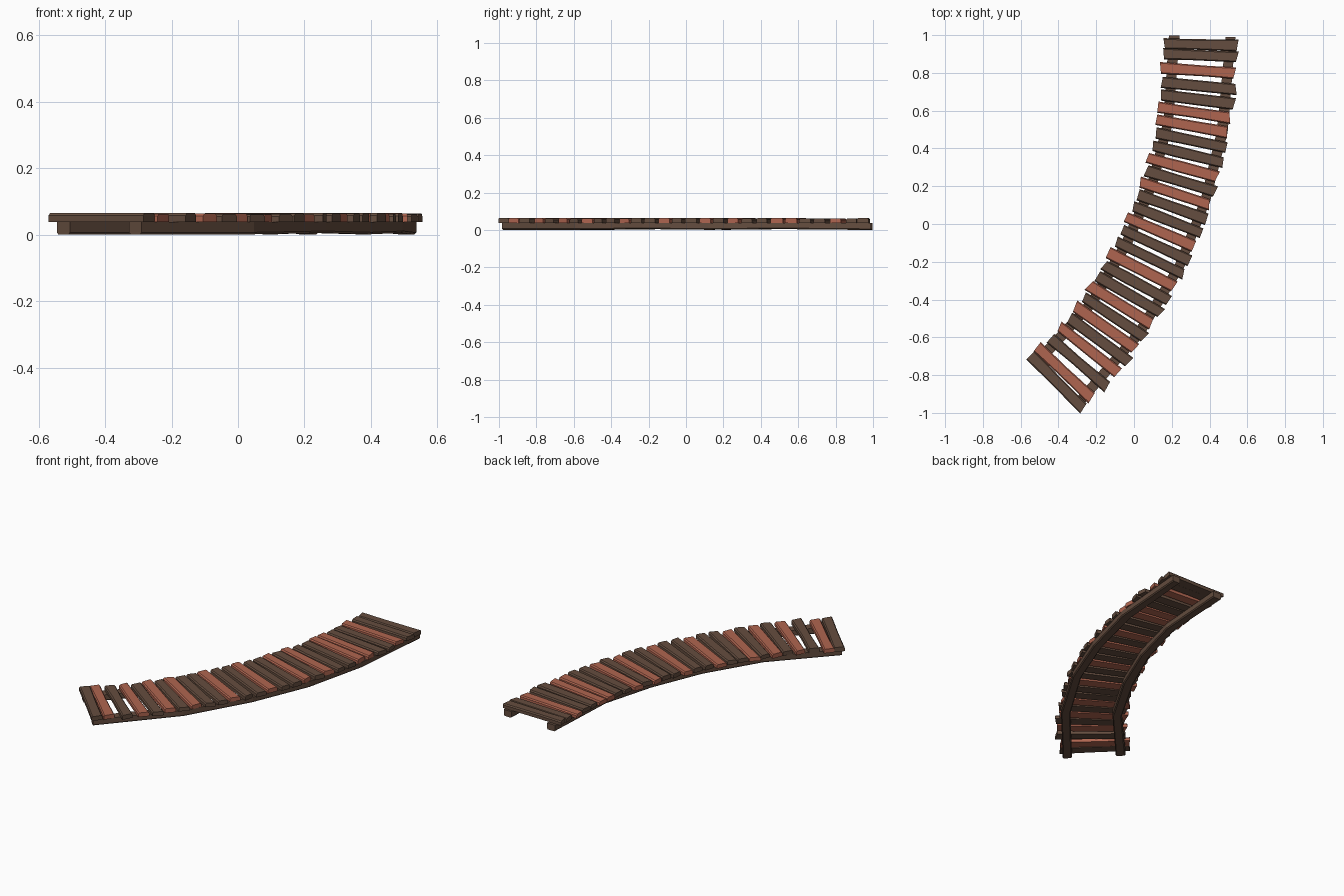
import bpy, bmesh, random
from mathutils import Vector

if "Cube" in bpy.data.objects:
    bpy.data.objects.remove(bpy.data.objects["Cube"])

random.seed(4)


def material(name, rgb):
    m = bpy.data.materials.new(name)
    m.diffuse_color = (*rgb, 1)
    m.use_nodes = True
    m.node_tree.nodes["Principled BSDF"].inputs["Base Color"].default_value = m.diffuse_color
    return m


dark = material("dark_wood", (0.13, 0.075, 0.05))
red = material("red_wood", (0.43, 0.13, 0.08))

# Plank end points (left x, y, right x, y) at every third plank along the bend
STATIONS = [
    (.160, .955, .548, .945), (.147, .750, .540, .712), (.130, .550, .505, .483),
    (.082, .347, .452, .247), (.022, .155, .385, .025), (-.062, -.030, .296, -.195),
    (-.160, -.218, .185, -.405), (-.265, -.387, .058, -.600),
    (-.385, -.550, -.075, -.795), (-.548, -.695, -.268, -.977)]
RED_PLANKS = {2, 5, 6, 9, 11, 14, 17, 20, 22, 24, 26}
COUNT = 28


def ends(t):
    """Smoothly interpolated plank ends at station parameter t."""
    i = min(int(t), len(STATIONS) - 2)
    f = t - i
    n = len(STATIONS)
    pts = [STATIONS[max(0, min(n - 1, k))] for k in (i - 1, i, i + 1, i + 2)]
    v = [0.5 * (2 * b + (c - a) * f + (2 * a - 5 * b + 4 * c - d) * f * f
                + (3 * b - a - 3 * c + d) * f ** 3) for a, b, c, d in zip(*pts)]
    return Vector(v[:2]), Vector(v[2:])


def loft(name, rings, mat):
    """Skin a list of cross-section rings into a closed flat-faced solid."""
    bm = bmesh.new()
    rows = [[bm.verts.new(p) for p in r] for r in rings]
    k = len(rows[0])
    for a, b in zip(rows, rows[1:]):
        for j in range(k):
            bm.faces.new((a[j], a[(j + 1) % k], b[(j + 1) % k], b[j]))
    bm.faces.new(rows[0])
    bm.faces.new(rows[-1][::-1])
    bmesh.ops.recalc_face_normals(bm, faces=bm.faces)
    me = bpy.data.meshes.new(name)
    bm.to_mesh(me)
    bm.free()
    me.materials.append(mat)
    ob = bpy.data.objects.new(name, me)
    bpy.context.collection.objects.link(ob)
    return ob


# Rough planks: chamfered section, uneven width and skewed ends
for i in range(COUNT):
    l, r = ends(i / 3)
    along = (r - l).normalized()
    side = Vector((-along.y, along.x))
    if i in RED_PLANKS:
        l, r = l - along * .012, r - along * .012
    top = .065 - random.uniform(0, .004)
    rings = []
    for p in (l, l.lerp(r, random.uniform(.3, .7)), r):
        w = random.uniform(.027, .032)
        skew = random.uniform(-.008, .008) if p is not None else 0
        section = [(-w, .038), (w, .038), (w, top - .007), (w - .006, top),
                   (-w + .006, top), (-w, top - .007)]
        rings.append([(*(p + side * s + along * skew * s / w), z) for s, z in section])
    loft(f"plank_{i + 1:02d}", rings, red if i in RED_PLANKS else dark)

# Two rails under the planks, each a chain of straight beam segments
STEPS = [-.22, 2, 3.6, 5.2, 7, 9.1]
for name, inset, from_left in (("left_rail", .052, True), ("right_rail", .038, False)):
    path = []
    for t in STEPS:
        tc = max(0, min(9, t))
        l, r = ends(tc)
        along = (r - l).normalized()
        side = Vector((-along.y, along.x))
        p = l + along * inset if from_left else r - along * inset
        path.append((p + side * (tc - t) * .2, along))
    rings = []
    for i, (p, along) in enumerate(path):
        w = .027 + random.uniform(-.002, .002)
        low = .005 if i in (1, 3) else .001
        low = 0 if i == 0 else low
        section = [(-w, low + .006), (-w + .006, low), (w - .006, low),
                   (w, low + .006), (w, .038), (-w, .038)]
        rings.append([(*(p + along * s), z) for s, z in section])
    loft(name, rings, dark)
